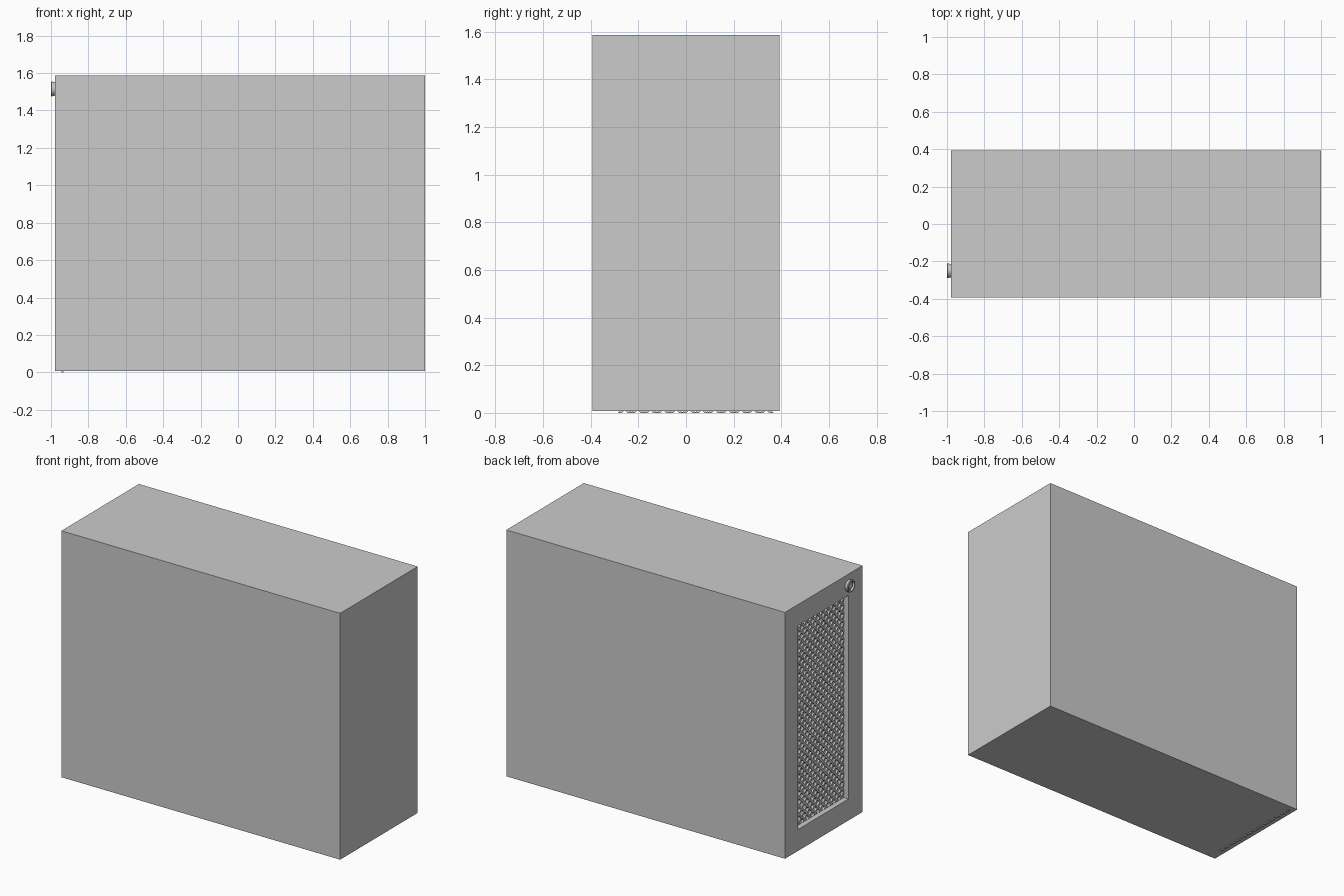
import bpy, bmesh, math
from mathutils import Matrix, Vector

if "Cube" in bpy.data.objects:
    bpy.data.objects.remove(bpy.data.objects["Cube"])


def make_object(name, bm):
    bmesh.ops.recalc_face_normals(bm, faces=bm.faces[:])
    mesh = bpy.data.meshes.new(name)
    bm.to_mesh(mesh)
    bm.free()
    ob = bpy.data.objects.new(name, mesh)
    bpy.context.collection.objects.link(ob)
    return ob


def box(name, lo, hi):
    lo, hi = Vector(lo), Vector(hi)
    bm = bmesh.new()
    bmesh.ops.create_cube(bm, size=1)
    for v in bm.verts:
        v.co = (lo + hi) / 2 + v.co * (hi - lo)
    return make_object(name, bm)


def cut(ob, cutter):
    mod = ob.modifiers.new("cut", 'BOOLEAN')
    mod.operation = 'DIFFERENCE'
    mod.solver = 'EXACT'
    mod.object = cutter
    bpy.context.view_layer.objects.active = ob
    bpy.ops.object.modifier_apply(modifier=mod.name)
    bpy.data.objects.remove(cutter)


# Hollow tower case with an intake opening in the -x end
X0, X1, Y, Z0, Z1 = -0.978, 1.0, 0.393, 0.007, 1.587
case = box("tower_case", (X0, -Y, Z0), (X1, Y, Z1))
cut(case, box("cavity", (X0 + 0.035, -Y + 0.02, Z0 + 0.02),
              (X1 - 0.02, Y - 0.02, Z1 - 0.02)))
cut(case, box("opening", (X0 - 0.1, -0.25, 0.145), (X0 + 0.1, 0.26, 1.45)))

# Diagonal mesh grille behind the opening
YA, YB, ZA, ZB = -0.29, 0.37, 0.0, 1.5
PITCH, HALF = 0.054, 0.009
XF, XB = X0 + 0.033, X0 + 0.045
bm = bmesh.new()
count = int((YB - YA + ZB - ZA) / PITCH) + 1
for s in (1, -1):
    for k in range(count):
        # bar centre line: y = c + s * z, clipped to the grille rectangle
        c = YA - ZB + k * PITCH if s == 1 else YA + k * PITCH
        zs = sorted(((YA - c) * s, (YB - c) * s))
        za, zb = max(ZA, zs[0]), min(ZB, zs[1])
        if zb - za < 0.01:
            continue
        rings = []
        for z in (za, zb):
            y = c + s * z
            rings.append([bm.verts.new(p) for p in (
                (XF, y - HALF, z), (XF, y + HALF, z),
                (XB, y + HALF, z), (XB, y - HALF, z))])
        a, b = rings
        bm.faces.new(a)
        bm.faces.new(b)
        for i in range(4):
            j = (i + 1) % 4
            bm.faces.new((a[i], a[j], b[j], b[i]))
make_object("mesh_grille", bm)


# Round power button: lathed rim with a sunken cap
def lathe(name, profile, centre, sides=48):
    bm = bmesh.new()
    vs = [bm.verts.new((x, r, 0)) for x, r in profile]
    edges = [bm.edges.new(p) for p in zip(vs, vs[1:])]
    bmesh.ops.spin(bm, geom=vs + edges, axis=(1, 0, 0), cent=(0, 0, 0),
                   angle=math.tau, steps=sides)
    bmesh.ops.remove_doubles(bm, verts=bm.verts[:], dist=1e-5)
    bmesh.ops.translate(bm, verts=bm.verts[:], vec=centre)
    ob = make_object(name, bm)
    bpy.ops.object.select_all(action='DESELECT')
    ob.select_set(True)
    bpy.context.view_layer.objects.active = ob
    bpy.ops.object.shade_smooth_by_angle(angle=math.radians(30))
    return ob


lathe("power_button",
      [(-0.97, 0), (-0.97, 0.036), (-0.98, 0.036), (-0.996, 0.04), (-1.0, 0.037),
       (-1.0, 0.03), (-0.988, 0.028), (-0.988, 0.022), (-0.994, 0.020), (-0.994, 0)],
      (0, -0.25, 1.515))
